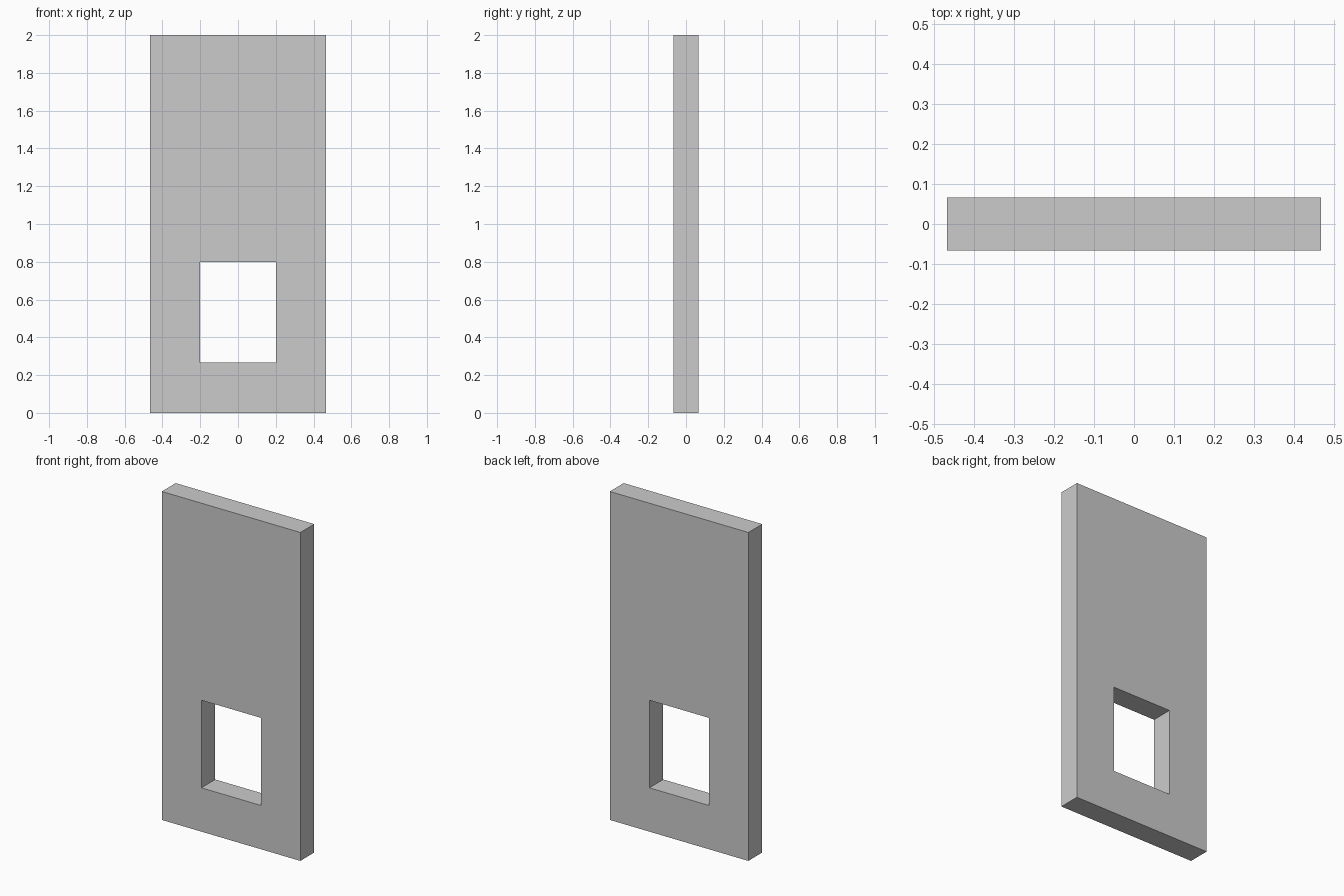
import bpy, bmesh

if "Cube" in bpy.data.objects:
    bpy.data.objects.remove(bpy.data.objects["Cube"])

WIDTH, HEIGHT, DEPTH = 0.9333, 2.0, 0.1333
HOLE_WIDTH, HOLE_BOTTOM, HOLE_TOP = 0.4, 0.2667, 0.8


def rect_loop(bm, width, bottom, top, y):
    """Four corner vertices of an upright rectangle at depth y."""
    w = width / 2
    return [bm.verts.new((x, y, z))
            for x, z in ((-w, bottom), (w, bottom), (w, top), (-w, top))]


# Wall panel with a rectangular window opening straight through it
bm = bmesh.new()
front, back = -DEPTH / 2, DEPTH / 2
loops = [
    rect_loop(bm, WIDTH, 0, HEIGHT, front),
    rect_loop(bm, HOLE_WIDTH, HOLE_BOTTOM, HOLE_TOP, front),
    rect_loop(bm, HOLE_WIDTH, HOLE_BOTTOM, HOLE_TOP, back),
    rect_loop(bm, WIDTH, 0, HEIGHT, back),
]

# Bridge each loop to the next: front face, opening, back face, outer edge
for i, a in enumerate(loops):
    b = loops[(i + 1) % 4]
    for j in range(4):
        k = (j + 1) % 4
        bm.faces.new((a[j], a[k], b[k], b[j]))
bmesh.ops.recalc_face_normals(bm, faces=bm.faces)

mesh = bpy.data.meshes.new("wall_panel")
bm.to_mesh(mesh)
bm.free()
bpy.context.collection.objects.link(bpy.data.objects.new("wall_panel", mesh))
